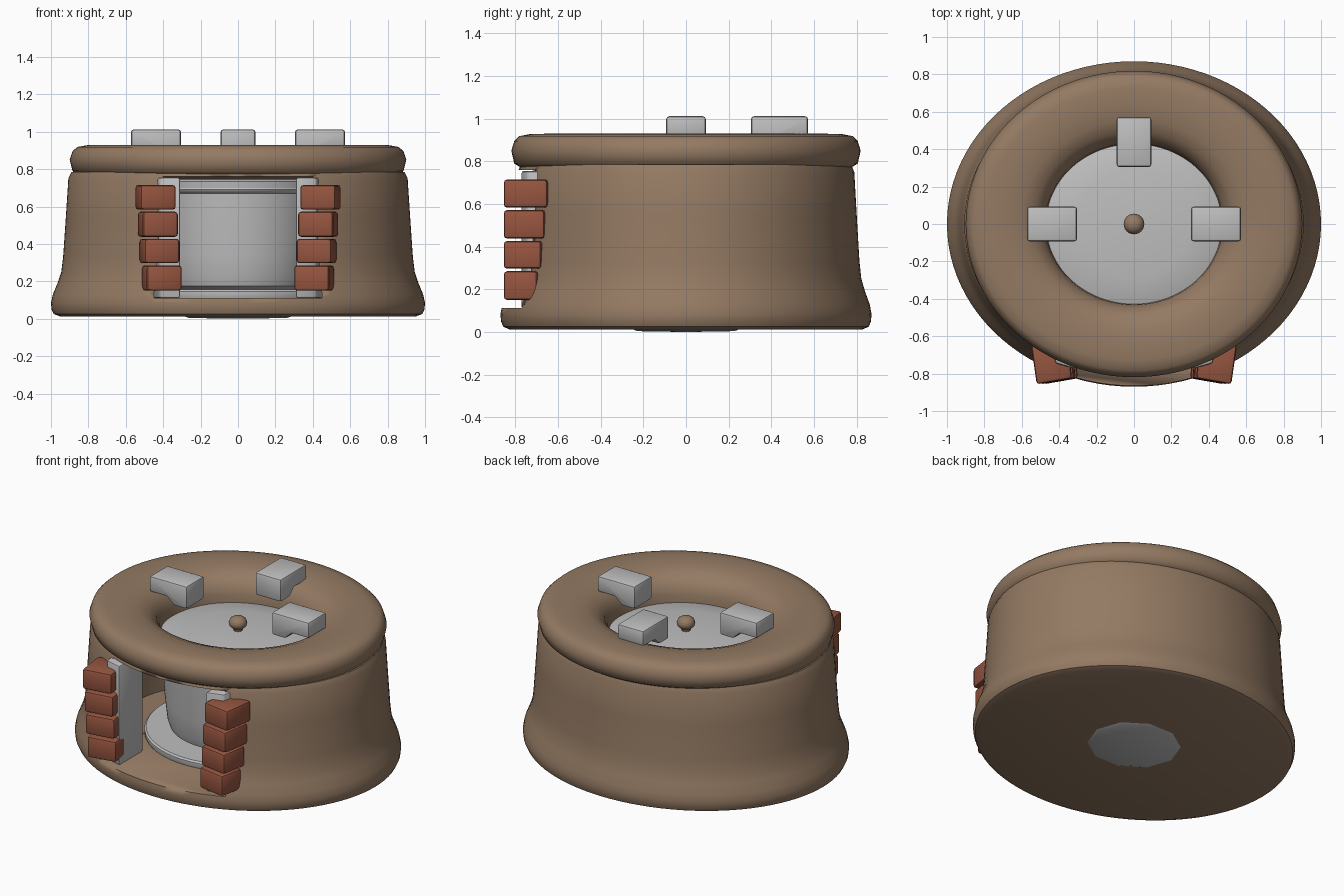
import bpy, bmesh, math
from mathutils import Matrix, Vector

if "Cube" in bpy.data.objects:
    bpy.data.objects.remove(bpy.data.objects["Cube"])


def material(name, rgb):
    m = bpy.data.materials.new(name)
    m.diffuse_color = (*rgb, 1)
    m.use_nodes = True
    m.node_tree.nodes["Principled BSDF"].inputs["Base Color"].default_value = m.diffuse_color
    return m


CLAY = material("brown_clay", (0.296, 0.195, 0.125))
BRICK = material("red_brick", (0.305, 0.091, 0.051))
GREY = material("grey_stone", (0.52, 0.52, 0.52))


def finish(bm, name, mat, bevel=0.0, angle=35):
    bmesh.ops.recalc_face_normals(bm, faces=bm.faces)
    me = bpy.data.meshes.new(name)
    bm.to_mesh(me)
    bm.free()
    ob = bpy.data.objects.new(name, me)
    bpy.context.collection.objects.link(ob)
    me.materials.append(mat)
    bpy.ops.object.select_all(action='DESELECT')
    ob.select_set(True)
    bpy.context.view_layer.objects.active = ob
    if bevel:
        mod = ob.modifiers.new("round_edges", 'BEVEL')
        mod.width = bevel
        mod.segments = 2
        bpy.ops.object.modifier_apply(modifier=mod.name)
    bpy.ops.object.shade_smooth_by_angle(angle=math.radians(angle))
    return ob


def lathe(name, profile, mat, ratio=1.0, closed=False, n=96, angle=40):
    """Revolve (radius, z) points; ratio squashes y; radius 0 makes a pole."""
    bm = bmesh.new()
    rings = []
    for r, z in profile:
        if r == 0:
            rings.append([bm.verts.new((0, 0, z))] * n)
        else:
            rings.append([bm.verts.new((r * math.cos(a), ratio * r * math.sin(a), z))
                          for a in (2 * math.pi * i / n for i in range(n))])
    pairs = list(zip(rings, rings[1:]))
    if closed:
        pairs.append((rings[-1], rings[0]))
    for lo, hi in pairs:
        for i in range(n):
            j = (i + 1) % n
            vs = list(dict.fromkeys((lo[i], lo[j], hi[j], hi[i])))
            bm.faces.new(vs)
    return finish(bm, name, mat, angle=angle)


def prism(name, outline, lo, hi, mat, bevel, matrix):
    """Extrude a 2D outline along local z from lo to hi, then place it."""
    bm = bmesh.new()
    f = bm.faces.new([bm.verts.new((x, y, lo)) for x, y in outline])
    ex = bmesh.ops.extrude_face_region(bm, geom=[f])
    bmesh.ops.translate(bm, vec=(0, 0, hi - lo),
                        verts=[v for v in ex['geom'] if isinstance(v, bmesh.types.BMVert)])
    bm.transform(matrix)
    return finish(bm, name, mat, bevel)


# Clay wall with a flared foot and a solid floor
body = lathe("clay_body", [
    (0, 0.012), (0.95, 0.012), (0.985, 0.025), (0.997, 0.05), (1.0, 0.085), (0.99, 0.13),
    (0.965, 0.19), (0.945, 0.25), (0.935, 0.33), (0.92, 0.55), (0.907, 0.75),
    (0.89, 0.785), (0.74, 0.80), (0.74, 0.115), (0, 0.115)], CLAY, 0.87)

# Firebox doorway, slightly wider at the bottom
stand = Matrix.Rotation(math.radians(90), 4, 'X')
cutter = prism("doorway_cutter", [(-0.45, 0.112), (0.45, 0.112), (0.40, 0.76), (-0.40, 0.76)],
               0.3, 1.3, CLAY, 0, stand)
cut = body.modifiers.new("doorway", 'BOOLEAN')
cut.operation = 'DIFFERENCE'
cut.solver = 'EXACT'
cut.object = cutter
bpy.context.view_layer.objects.active = body
bpy.ops.object.modifier_apply(modifier=cut.name)
bpy.data.objects.remove(cutter)

# Thick rounded rim
lathe("clay_rim", [
    (0.47, 0.745), (0.72, 0.745), (0.85, 0.77), (0.885, 0.79), (0.90, 0.85), (0.885, 0.895),
    (0.86, 0.918), (0.80, 0.929), (0.70, 0.93), (0.61, 0.92), (0.54, 0.895),
    (0.495, 0.85), (0.475, 0.80)], CLAY, 0.91, closed=True, angle=50)

# Hearth plate and the foot showing underneath
lathe("hearth_plate", [(0, 0.10), (0.54, 0.10), (0.55, 0.12), (0.55, 0.145), (0.54, 0.155),
                       (0, 0.155)], GREY)
lathe("under_foot", [(0, 0.0), (0.26, 0.004), (0.29, 0.014), (0, 0.014)], GREY, 0.92, n=10)

# Pot, lid and knob
lathe("pot", [(0, 0.15), (0.36, 0.155), (0.40, 0.175), (0.415, 0.22), (0.43, 0.35), (0.45, 0.67),
              (0.47, 0.68), (0.475, 0.69), (0.47, 0.70), (0, 0.70)], GREY)
lathe("pot_lid", [(0, 0.70), (0.485, 0.70), (0.49, 0.735), (0.46, 0.75), (0.30, 0.768),
                  (0.12, 0.778), (0, 0.78)], GREY, 0.97)
lathe("lid_knob", [(0, 0.77), (0.025, 0.77), (0.027, 0.79), (0.05, 0.81), (0.055, 0.83),
                   (0.045, 0.853), (0.025, 0.866), (0, 0.87)], CLAY, n=24)

# Three stepped rests on the rim
step = [(0.305, 1.012), (0.572, 1.012), (0.572, 0.91), (0.45, 0.91), (0.40, 0.865), (0.305, 0.865)]
for name, deg in (("right_rest", 0), ("back_rest", 90), ("left_rest", 180)):
    place = Matrix.Rotation(math.radians(deg), 4, 'Z') @ stand
    prism(name, step, -0.093, 0.093, GREY, 0.014, place)

# Brick stacks and stone jambs on both sides of the doorway
rows = [(0.30, 0.515, 0.15, 0.285, -0.70), (0.312, 0.528, 0.297, 0.427, -0.68),
        (0.32, 0.537, 0.438, 0.572, -0.665), (0.332, 0.55, 0.583, 0.715, -0.65)]
for side, s in (("left", -1), ("right", 1)):
    flip = Matrix.Diagonal((s, 1, 1, 1))
    for k, (x0, x1, z0, z1, back) in enumerate(rows):
        plan = [(x0, -0.825), (x1 - 0.03, -0.857), (x1, back), (x0 + 0.02, -0.63)]
        prism(f"{side}_brick_{k + 1}", plan, z0, z1, BRICK, 0.016, flip)
    jamb = [(0.31, -0.775), (0.42, -0.745), (0.46, -0.53), (0.31, -0.53)]
    prism(f"{side}_jamb", jamb, 0.11, 0.755, GREY, 0.012, flip)
